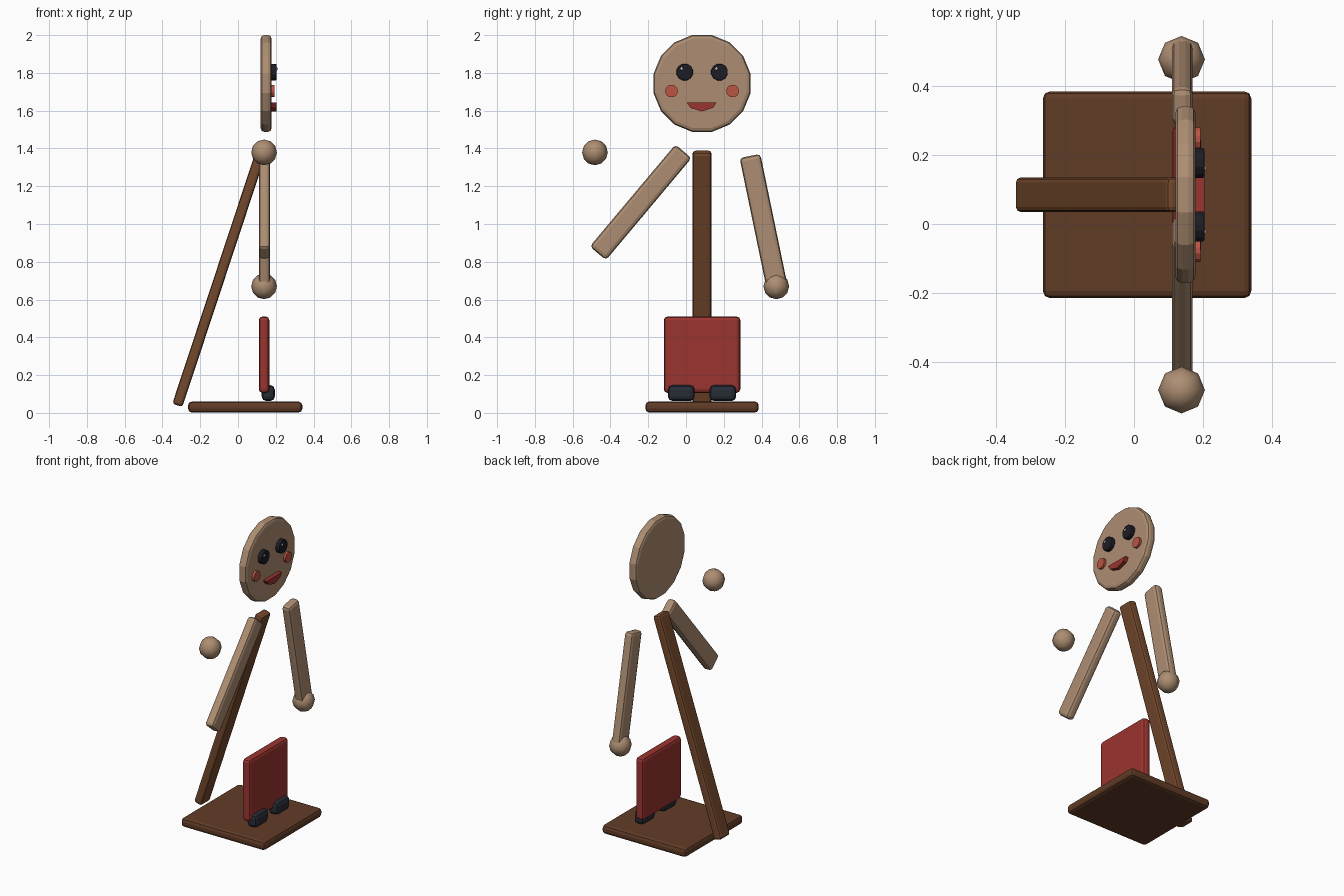
import bpy, bmesh, math
from mathutils import Matrix

if "Cube" in bpy.data.objects:
    bpy.data.objects.remove(bpy.data.objects["Cube"])


def material(name, color):
    m = bpy.data.materials.new(name)
    m.diffuse_color = (*color, 1)
    m.use_nodes = True
    m.node_tree.nodes["Principled BSDF"].inputs["Base Color"].default_value = m.diffuse_color
    return m


TAN = material("tan_wood", (0.42, 0.27, 0.17))
BROWN = material("dark_wood", (0.12, 0.045, 0.02))
POST = material("post_wood", (0.17, 0.065, 0.025))
RED = material("red_cloth", (0.33, 0.035, 0.03))
PINK = material("cheek_red", (0.5, 0.09, 0.06))
BLACK = material("black", (0.012, 0.012, 0.018))
SHOE = material("shoe", (0.02, 0.025, 0.035))
WHITE = material("white", (0.85, 0.85, 0.85))


def finish(bm, name, mat, loc, rot=(0, 0, 0), bevel=0):
    bmesh.ops.recalc_face_normals(bm, faces=bm.faces)
    me = bpy.data.meshes.new(name)
    bm.to_mesh(me)
    bm.free()
    me.materials.append(mat)
    ob = bpy.data.objects.new(name, me)
    ob.location, ob.rotation_euler = loc, rot
    bpy.context.collection.objects.link(ob)
    if bevel:
        mod = ob.modifiers.new("bevel", "BEVEL")
        mod.width, mod.segments = bevel, 2
        mod.limit_method, mod.angle_limit = "ANGLE", math.radians(40)
    return ob


def box(name, mat, loc, size, rot=(0, 0, 0), bevel=0.02):
    bm = bmesh.new()
    bmesh.ops.create_cube(bm, size=1, matrix=Matrix.Diagonal((*size, 1)))
    return finish(bm, name, mat, loc, rot, bevel)


def disc(name, mat, loc, r, depth, sides, bevel=0):
    # disc facing +x, flat side at the top
    bm = bmesh.new()
    turn = Matrix.Rotation(math.pi / 2, 4, "Y") @ Matrix.Rotation(math.pi / sides, 4, "Z")
    bmesh.ops.create_cone(bm, cap_ends=True, segments=sides, radius1=r, radius2=r,
                          depth=depth, matrix=turn)
    return finish(bm, name, mat, loc, bevel=bevel)


def ball(name, mat, loc, r, seg, rings):
    bm = bmesh.new()
    bmesh.ops.create_uvsphere(bm, u_segments=seg, v_segments=rings, radius=r)
    for f in bm.faces:
        f.smooth = True
    return finish(bm, name, mat, loc)


MID = 0.085  # figure's centre line in y

# base board and leaning post
box("base", BROWN, (0.038, MID, 0.031), (0.605, 0.6, 0.058))
box("post", POST, (-0.099, MID, 0.712), (0.056, 0.1, 1.415),
    (0, math.radians(18.3), 0), 0.015)

# lower body panel
box("lower_panel", RED, (0.138, MID, 0.308), (0.056, 0.405, 0.405))

# arms and hands
box("arm_raised", TAN, (0.14, -0.24, 1.115), (0.06, 0.112, 0.705),
    (math.radians(-40), 0, 0))
box("arm_lowered", TAN, (0.14, 0.41, 1.015), (0.06, 0.112, 0.705),
    (math.radians(11.7), 0, 0))
ball("hand_raised", TAN, (0.138, -0.482, 1.379), 0.068, 8, 6)
ball("hand_lowered", TAN, (0.138, 0.478, 0.67), 0.068, 8, 6)

# head disc
disc("head", TAN, (0.149, MID, 1.744), 0.262, 0.058, 16, 0.02)

# paired face details and shoes
for side, tag in ((-1, "right"), (1, "left")):
    disc("eye_" + tag, BLACK, (0.188, MID + side * 0.092, 1.804), 0.045, 0.034, 12, 0.006)
    ball("eye_glint_" + tag, WHITE, (0.202, MID + side * 0.092 - 0.016, 1.822), 0.009, 8, 6)
    disc("cheek_" + tag, PINK, (0.184, MID + side * 0.162, 1.704), 0.034, 0.018, 12)
    box("shoe_" + tag, SHOE, (0.16, MID + side * 0.11, 0.105), (0.07, 0.142, 0.085),
        bevel=0.025)

# smiling mouth
bm = bmesh.new()
outline = [(-0.079, 0.024), (0.079, 0.024), (0.06, -0.004), (0, -0.023), (-0.06, -0.004)]
face = bm.faces.new([bm.verts.new((0, y, z)) for y, z in outline])
ext = bmesh.ops.extrude_face_region(bm, geom=[face])["geom"]
bmesh.ops.translate(bm, vec=(0.03, 0, 0),
                    verts=[v for v in ext if isinstance(v, bmesh.types.BMVert)])
finish(bm, "mouth", RED, (0.174, MID - 0.002, 1.619))
